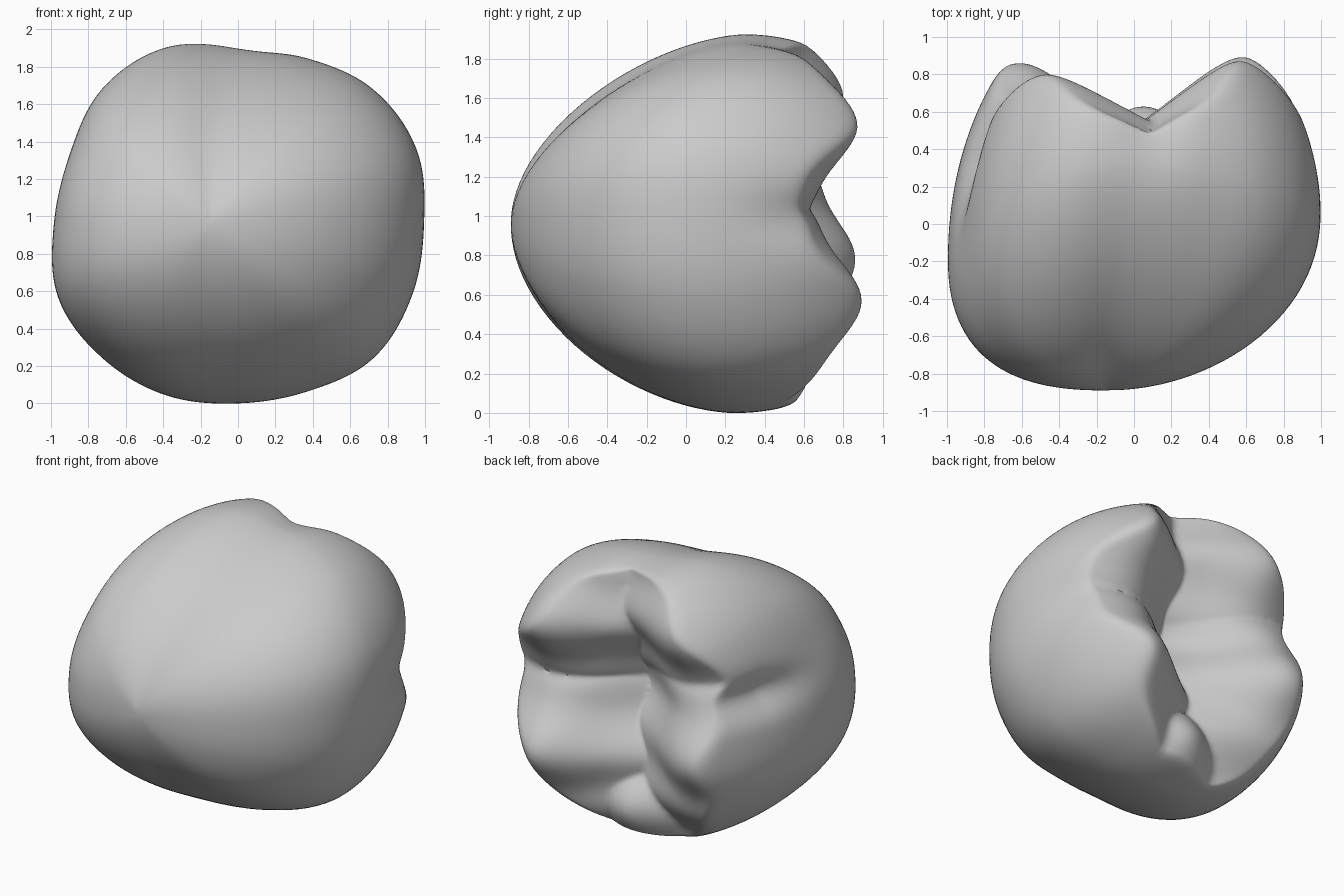
import bpy
import bmesh
from math import cos, exp, hypot, pi, sin, sqrt

if "Cube" in bpy.data.objects:
    bpy.data.objects.remove(bpy.data.objects["Cube"], do_unlink=True)

MID_Z = 0.96
SEGMENTS = 160
FRONT_RINGS = 28
BACK_RINGS = 64

# Crown outline: radii at equal angles, counter-clockwise from +x
OUTLINE = [0.995, 1.035, 1.02, 0.96, 0.945, 1.02, 1.025, 0.975,
           0.985, 1.04, 1.02, 0.994, 0.96, 0.97, 1.02, 1.007]

# Cusps: x, z, height along y, slope; the last is the low ridge at the bottom rim
CUSPS = [(0.58, 1.47, 0.875, 0.74), (0.58, 0.57, 0.895, 0.72),
         (-0.47, 1.60, 0.80, 0.55), (-0.60, 0.78, 0.865, 0.60),
         (0.05, 0.22, 0.63, 0.70)]


def outline_radius(angle):
    """Smooth closed curve through the outline radii."""
    n = len(OUTLINE)
    f = (angle / (2 * pi) * n) % n
    i, t = int(f), f % 1
    a, b, c, d = (OUTLINE[(i + k) % n] for k in (-1, 0, 1, 2))
    return b + 0.5 * t * (c - a + t * (2*a - 5*b + 4*c - d + t * (3*(b - c) + d - a)))


def by_direction(angle, right, top, left, bottom):
    """Blend four values round the crown."""
    c, s = cos(angle), sin(angle)
    return c * c * (right if c > 0 else left) + s * s * (top if s > 0 else bottom)


def smooth_min(a, b, k=0.06):
    h = max(k - abs(a - b), 0) / k
    return min(a, b) - h * h * k / 4


def chewing_surface(x, z):
    """Rounded cusps that meet in sharp grooves around a central pit."""
    heights = []
    for cx, cz, top, slope in CUSPS:
        dx, dz = x - cx, z - cz
        d = hypot(dx, dz)
        ripple = 0.022 * (cos(14 * dz) - 1) * min(d / 0.4, 1)
        heights.append(top - slope * (sqrt(d * d + 0.0144) - 0.12) + ripple)
    r2 = x * x + (z - MID_Z) ** 2
    return max(heights) - 0.15 * exp(-r2 / 0.12)


def dent(across, y, line, depth, width, start):
    """Shrink factor of a groove that deepens towards the chewing surface."""
    fade = min(max((y - start) / 0.6, 0), 1)
    return 1 - depth * fade * fade * exp(-((across - line) / width) ** 2)


def crown_point(angle, s, back):
    """Point at fraction s of the outline, on the front dome or the back."""
    r = outline_radius(angle) * s
    x, z = r * cos(angle), MID_Z + r * sin(angle)
    wide = by_direction(angle, 0.05, 0.33, -0.2, 0.25)
    if back:
        wall = wide + (1.27 - wide) * sqrt(max(0, 1 - s * s))
        y = smooth_min(wall, chewing_surface(x, z))
    else:
        p = by_direction(angle, 2.1, 1.6, 2.3, 1.75)
        y = wide - (wide + 0.89) * max(0, 1 - s ** p) ** (1 / p)
        x -= 0.15 * (1 - s * s)
    # Shallow grooves running forward over the two sides and the top
    if x > 0:
        side = dent(z, y, 1.0, 0.09, 0.13, 0.1)
    else:
        side = dent(z, y, 1.17, 0.12, 0.12, -0.25)
    over = dent(x, y, 0.12, 0.07, 0.15, 0.05) if z > MID_Z else 1
    return x * (1 + (side - 1) * s), y, MID_Z + (z - MID_Z) * (1 + (over - 1) * s)


# Crown mesh: rings from the front pole, round the side, into the pit
bm = bmesh.new()
rings = []
profile = [(sin(pi / 2 * k / FRONT_RINGS), False) for k in range(1, FRONT_RINGS + 1)]
profile += [(1 - (k / BACK_RINGS) ** 1.6, True) for k in range(1, BACK_RINGS)]
for s, back in profile:
    rings.append([bm.verts.new(crown_point(2 * pi * j / SEGMENTS, s, back))
                  for j in range(SEGMENTS)])
front_pole = bm.verts.new(crown_point(0, 0, False))
pit = bm.verts.new(crown_point(0, 0, True))
for j in range(SEGMENTS):
    k = (j + 1) % SEGMENTS
    for lower, upper in zip(rings, rings[1:]):
        bm.faces.new((lower[j], lower[k], upper[k], upper[j]))
    bm.faces.new((front_pole, rings[0][k], rings[0][j]))
    bm.faces.new((pit, rings[-1][j], rings[-1][k]))

# Soften the creases slightly
bmesh.ops.smooth_vert(bm, verts=bm.verts, factor=0.4,
                      use_axis_x=True, use_axis_y=True, use_axis_z=True)
bmesh.ops.recalc_face_normals(bm, faces=bm.faces)

mesh = bpy.data.meshes.new("tooth_crown")
bm.to_mesh(mesh)
bm.free()
crown = bpy.data.objects.new("tooth_crown", mesh)
bpy.context.collection.objects.link(crown)

# Plain grey material
grey = bpy.data.materials.new("plain_grey")
grey.use_nodes = True
colour = (0.6, 0.6, 0.6, 1)
grey.diffuse_color = colour
grey.node_tree.nodes["Principled BSDF"].inputs["Base Color"].default_value = colour
mesh.materials.append(grey)

bpy.context.view_layer.objects.active = crown
crown.select_set(True)
bpy.ops.object.shade_smooth_by_angle(angle=0.8)
